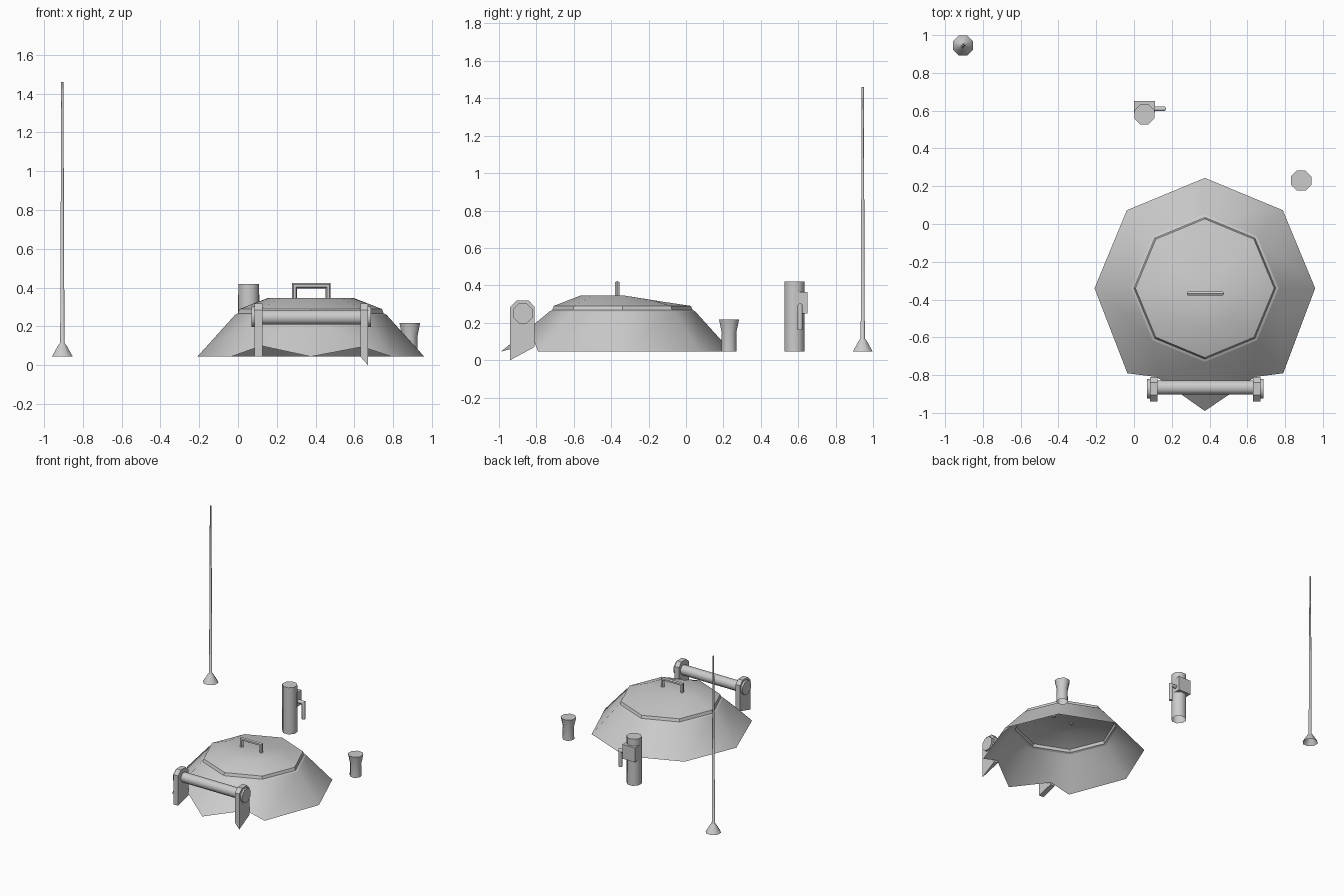
import bpy, bmesh, math
from mathutils import Vector

if "Cube" in bpy.data.objects:
    bpy.data.objects.remove(bpy.data.objects["Cube"])


def finish(name, verts, faces, smooth=30):
    me = bpy.data.meshes.new(name)
    me.from_pydata([tuple(v) for v in verts], [], faces)
    bm = bmesh.new()
    bm.from_mesh(me)
    bmesh.ops.recalc_face_normals(bm, faces=bm.faces)
    bm.to_mesh(me)
    bm.free()
    ob = bpy.data.objects.new(name, me)
    bpy.context.collection.objects.link(ob)
    bpy.ops.object.select_all(action='DESELECT')
    ob.select_set(True)
    bpy.context.view_layer.objects.active = ob
    bpy.ops.object.shade_smooth_by_angle(angle=math.radians(smooth))
    return ob


def lathe(name, x, y, profile, n=8, phase=22.5, cap=True):
    """Revolve (radius, z) pairs; the bottom stays open."""
    verts, faces = [], []
    for r, z in profile:
        for i in range(n):
            a = math.radians(phase + 360 * i / n)
            verts.append((x + r * math.cos(a), y + r * math.sin(a), z))
    for k in range(len(profile) - 1):
        for i in range(n):
            j = (i + 1) % n
            faces.append((k*n + i, k*n + j, k*n + n + j, k*n + n + i))
    if cap:
        faces.append(tuple(range((len(profile) - 1) * n, len(profile) * n)))
    return finish(name, verts, faces, 50)


def tube(name, path, r, n=8):
    """Mitred bar along a path lying in an xz plane."""
    pts = [Vector(p) for p in path]
    verts, faces = [], []
    for k, p in enumerate(pts):
        d0 = (p - pts[k-1]).normalized() if k else None
        d1 = (pts[k+1] - p).normalized() if k < len(pts) - 1 else None
        d0, d1 = d0 or d1, d1 or d0
        t = (d0 + d1).normalized()
        side = Vector((0, 1, 0))
        up = t.cross(side) / t.dot(d1)
        for i in range(n):
            a = 2 * math.pi * (i + 0.5) / n
            verts.append(p + r * (side * math.cos(a) + up * math.sin(a)))
    for k in range(len(pts) - 1):
        for i in range(n):
            j = (i + 1) % n
            faces.append((k*n + i, k*n + j, k*n + n + j, k*n + n + i))
    faces += [tuple(range(n)), tuple(range(len(verts) - n, len(verts)))]
    return finish(name, verts, faces, 50)


def plate(name, x0, out0, x1, out1):
    """Prism between two (y, z) outlines at x0 and x1."""
    n = len(out0)
    verts = [(x0, *p) for p in out0] + [(x1, *p) for p in out1]
    faces = [(i, (i + 1) % n, (i + 1) % n + n, i + n) for i in range(n)]
    faces += [tuple(range(n)), tuple(range(n, 2 * n))]
    return finish(name, verts, faces)


CX, CY = 0.375, -0.34


def octagon(r, z):
    return [(CX + r * math.cos(i * math.pi / 4), CY + r * math.sin(i * math.pi / 4), z)
            for i in range(8)]


# Hatch skirt: octagonal shell with two notches at the front edge
top = octagon(0.39, 0.26)
low = octagon(0.584, 0.045)
low[5], low[6], low[7] = (-0.035, -0.79, 0.045), (CX, -0.99, 0.045), (0.79, -0.79, 0.045)
notches = [(0.12, -0.81, 0.10), (0.64, -0.81, 0.095)]
faces = [(i, (i + 1) % 8, 8 + (i + 1) % 8, 8 + i) for i in (0, 1, 2, 3, 4, 7)]
faces += [(5, 16, 13), (16, 14, 13), (16, 6, 14), (6, 17, 14), (17, 15, 14), (17, 7, 15)]
finish("hatch_skirt", low + top + notches, faces, 60)

# Hatch lid: stepped rim and shallow crown falling away to the back
rings = [octagon(0.39, 0.26), octagon(0.375, 0.268), octagon(0.367, 0.29)]
crown = [(x, y, 0.347 if y < CY + 0.01 else 0.347 - 0.146 * (y + 0.36))
         for x, y, z in octagon(0.22, 0)]
verts = sum(rings + [crown], []) + [(CX, CY, 0.347)]
faces = [(k*8 + i, k*8 + (i+1) % 8, k*8 + 8 + (i+1) % 8, k*8 + 8 + i)
         for k in range(3) for i in range(8)]
faces += [(24 + i, 24 + (i + 1) % 8, 32) for i in range(8)]
finish("hatch_lid", verts, faces, 25)

# Lid handle
tube("lid_handle", [(0.292, -0.368, 0.335), (0.292, -0.368, 0.41),
                    (0.464, -0.368, 0.41), (0.464, -0.368, 0.335)], 0.013, 6)

# Hinge: cross bar, two arms and end caps
HY, HZ = -0.872, 0.25
tube("hinge_bar", [(0.11, -0.866, 0.247), (0.645, -0.866, 0.247)], 0.04)
upper = [(-0.81, 0.285), (-0.84, 0.318), (-0.905, 0.318), (-0.94, 0.285)]
inner = [(-0.94, 0.045), (-0.81, 0.08)] + upper
right_outer = [(-0.94, 0.0), (-0.81, 0.07)] + upper
plate("hinge_arm_right", 0.63, inner, 0.67, right_outer)
plate("hinge_arm_left", 0.125, inner, 0.085, inner)
for side, xa, xb in (("right", 0.66, 0.685), ("left", 0.095, 0.07)):
    tube("hinge_cap_" + side, [(xa, HY, HZ), (xb, HY, HZ)], 0.057)

# Antenna with flared foot
lathe("antenna", -0.905, 0.945, [(0.058, 0.045), (0.022, 0.105), (0.012, 0.115), (0.006, 1.46)])

# Periscope: tube, back box and crank
lathe("periscope_tube", 0.055, 0.58, [(0.057, 0.045), (0.057, 0.42)])
box = [(0.59, 0.25), (0.65, 0.25), (0.65, 0.365), (0.59, 0.365)]
plate("periscope_box", 0.0, box, 0.11, box)
tube("periscope_crank", [(0.10, 0.61, 0.29), (0.156, 0.61, 0.29), (0.156, 0.61, 0.16)], 0.014)

# Vent with flared top
lathe("vent", 0.885, 0.23, [(0.044, 0.045), (0.042, 0.145), (0.058, 0.218)])
